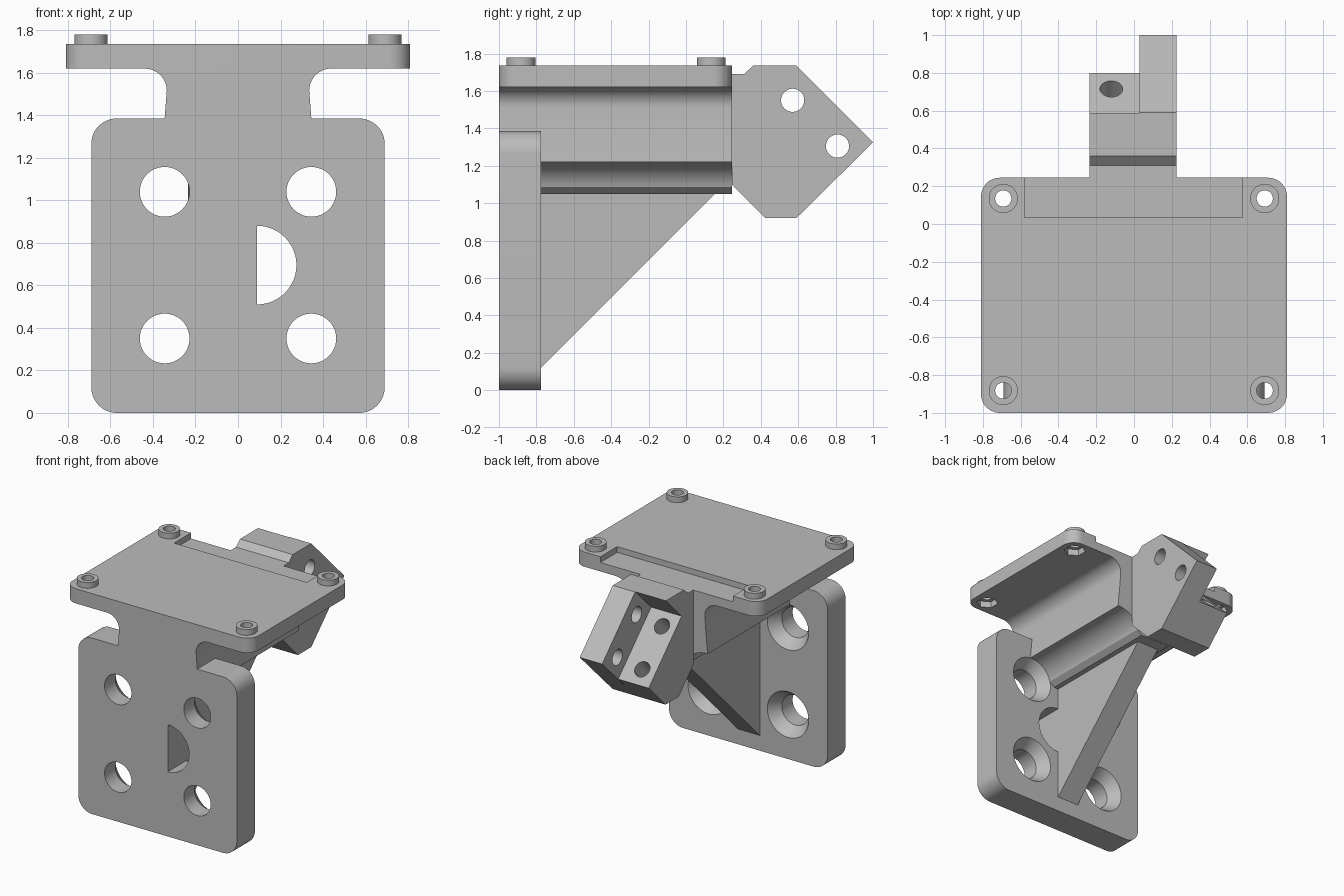
import bpy, bmesh, math
from mathutils import Vector

if "Cube" in bpy.data.objects:
    bpy.data.objects.remove(bpy.data.objects["Cube"])

grey = bpy.data.materials.new("matte grey")
grey.diffuse_color = (0.5, 0.5, 0.5, 1)
grey.use_nodes = True
grey.node_tree.nodes["Principled BSDF"].inputs["Base Color"].default_value = grey.diffuse_color


def make(name, bm):
    bmesh.ops.recalc_face_normals(bm, faces=bm.faces[:])
    mesh = bpy.data.meshes.new(name)
    bm.to_mesh(mesh)
    bm.free()
    mesh.materials.append(grey)
    ob = bpy.data.objects.new(name, mesh)
    bpy.context.collection.objects.link(ob)
    return ob


def prism(name, pts, axis, a, b):
    """Extrude a 2D outline along an axis from a to b."""
    place = {"X": lambda p, t: (t, p[0], p[1]),
             "Y": lambda p, t: (p[0], t, p[1]),
             "Z": lambda p, t: (p[0], p[1], t)}[axis]
    bm = bmesh.new()
    face = bm.faces.new([bm.verts.new(place(p, a)) for p in pts])
    ext = bmesh.ops.extrude_face_region(bm, geom=[face], use_keep_orig=True)
    shift = Vector(place((0, 0), b - a))
    bmesh.ops.translate(bm, vec=shift,
                        verts=[g for g in ext["geom"] if isinstance(g, bmesh.types.BMVert)])
    return make(name, bm)


def rod(name, p, q, r1, r2=None, sides=48):
    """Cylinder or cone between two points."""
    p, q = Vector(p), Vector(q)
    bm = bmesh.new()
    bmesh.ops.create_cone(bm, cap_ends=True, segments=sides, radius1=r1,
                          radius2=r1 if r2 is None else r2, depth=(q - p).length)
    turn = (q - p).to_track_quat("Z", "Y").to_matrix().to_4x4()
    turn.translation = (p + q) / 2
    bmesh.ops.transform(bm, matrix=turn, verts=bm.verts[:])
    return make(name, bm)


def cut(ob, *cutters):
    for c in cutters:
        m = ob.modifiers.new("cut", "BOOLEAN")
        m.operation, m.solver, m.object = "DIFFERENCE", "EXACT", c
        bpy.context.view_layer.objects.active = ob
        bpy.ops.object.modifier_apply(modifier=m.name)
        bpy.data.objects.remove(c)


def arc(cx, cy, r, a0, a1, n=12):
    return [(cx + r * math.cos(math.radians(a0 + (a1 - a0) * i / n)),
             cy + r * math.sin(math.radians(a0 + (a1 - a0) * i / n))) for i in range(n + 1)]


def rounded(x0, x1, y0, y1, r):
    return (arc(x1 - r, y1 - r, r, 0, 90) + arc(x0 + r, y1 - r, r, 90, 180)
            + arc(x0 + r, y0 + r, r, 180, 270) + arc(x1 - r, y0 + r, r, 270, 360))


def mirrored(half):
    return half + [(-x, z) for x, z in reversed(half)]


# Wall plate with four countersunk holes and a half-round opening
wall = prism("wall_plate", rounded(-0.69, 0.69, 0, 1.385, 0.12), "Y", -1, -0.775)
for x in (-0.345, 0.345):
    for z in (0.35, 1.04):
        cut(wall, rod("drill", (x, -1.1, z), (x, -0.7, z), 0.117),
            rod("sink", (x, -0.875, z), (x, -0.765, z), 0.11, 0.187))
cut(wall, prism("half_round", arc(0.09, 0.695, 0.185, -90, 90, 24), "Y", -1.1, -0.7))

# Top plate with shallow rear recess, screw bosses and nut pockets
top = prism("top_plate", rounded(-0.81, 0.81, -1, 0.245, 0.1), "Z", 1.62, 1.735)
cut(top, prism("recess", [(-0.58, 0.035), (0.575, 0.035), (0.575, 0.3), (-0.58, 0.3)],
               "Z", 1.69, 1.8))
for x in (-0.692, 0.692):
    for y in (-0.882, 0.135):
        boss = rod("screw_boss", (x, y, 1.735), (x, y, 1.78), 0.077)
        cut(boss, rod("drill", (x, y, 1.5), (x, y, 1.9), 0.043))
        cut(top, rod("drill", (x, y, 1.5), (x, y, 1.9), 0.043),
            rod("nut", (x, y, 1.5), (x, y, 1.67), 0.08, sides=6))

# Neck: flared under the top plate, scooped for screw access below
flare = arc(0.44, 1.515, 0.105, 90, 180, 16) + [(0.345, 1.385)]
scoop = arc(0.345, 1.04, 0.18, 85, 165.5, 16) + [(0.13, 1.05)]
prism("neck_front", mirrored(flare), "Y", -1, -0.775)
prism("neck", mirrored(flare + scoop), "Y", -0.775, 0.245)

# Triangular gusset between wall plate and neck
prism("gusset", [(-0.775, 0.12), (0.155, 1.05), (-0.775, 1.05)], "X", -0.1, 0.09)

# Tilted corner mount: side cheek and stepped seat under a cap
front_edge = [(0.59, 0.92), (0.425, 0.92), (0.245, 1.1), (0.245, 1.69), (0.31, 1.69), (0.36, 1.735)]
cheek = prism("mount_cheek", front_edge + [(0.59, 1.735), (1.0, 1.325)], "X", 0.03, 0.225)
for y, z in ((0.57, 1.55), (0.81, 1.305)):
    cut(cheek, rod("drill", (-0.1, y, z), (0.4, y, z), 0.062))
seat = prism("mount_seat", front_edge + [(0.585, 1.735), (0.39, 1.54), (0.8, 1.13)],
             "X", -0.235, 0.03)
for y, z in ((0.47, 1.46), (0.715, 1.215)):
    cut(seat, rod("drill", (-0.12, y + 0.05, z + 0.05), (-0.12, y - 0.17, z - 0.17), 0.06))

# Smooth curved walls, keep hard edges
bpy.ops.object.select_all(action="DESELECT")
for ob in bpy.context.collection.objects:
    ob.select_set(True)
    bpy.context.view_layer.objects.active = ob
bpy.ops.object.shade_smooth_by_angle(angle=math.radians(30))
